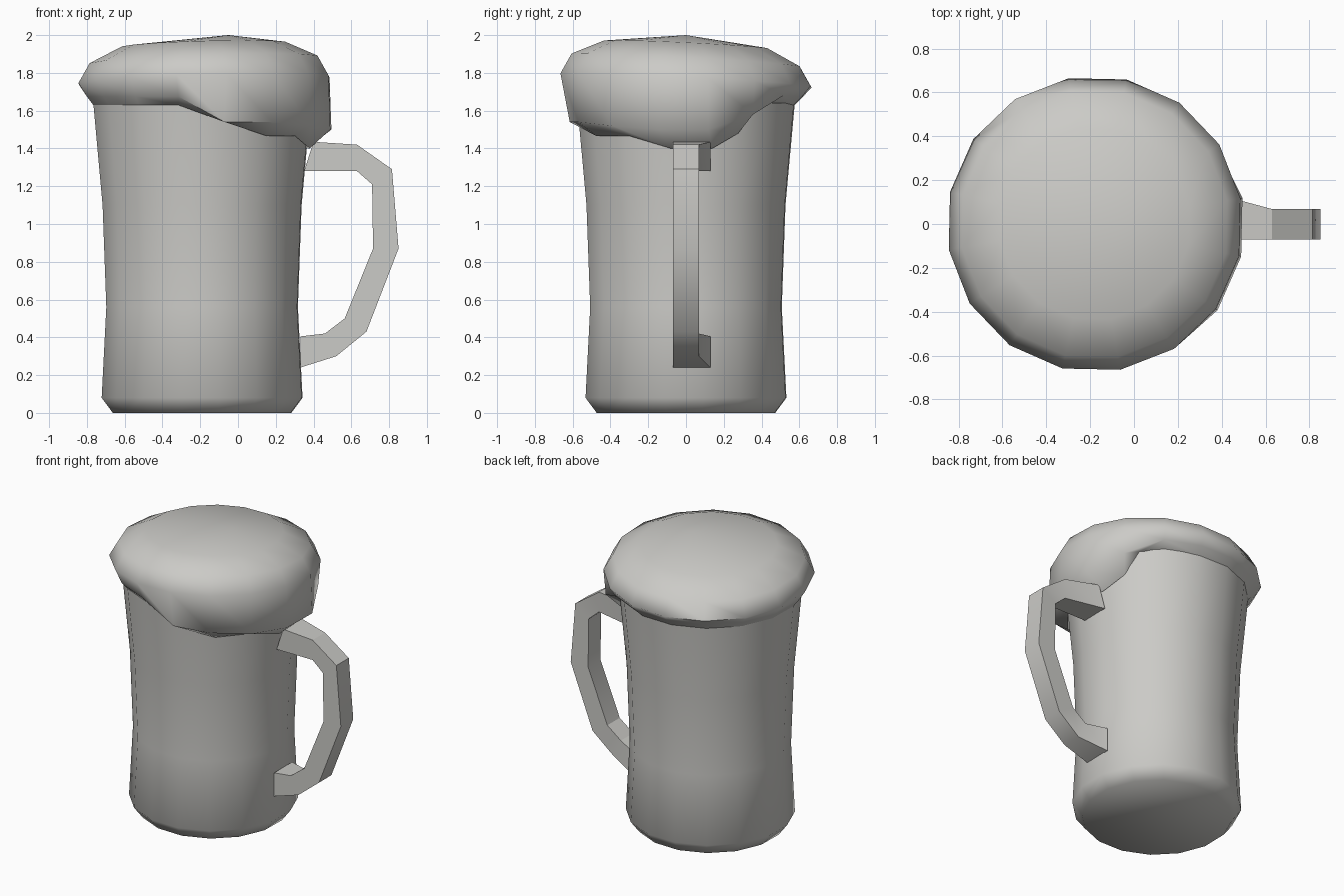
import bpy, bmesh, math

if "Cube" in bpy.data.objects:
    bpy.data.objects.remove(bpy.data.objects["Cube"])

CX = -0.19   # mug axis
N = 16

mat = bpy.data.materials.new("warm_light_grey")
mat.diffuse_color = (0.6, 0.595, 0.57, 1)
mat.use_nodes = True
mat.node_tree.nodes["Principled BSDF"].inputs["Base Color"].default_value = mat.diffuse_color


def make(name, bm, angle):
    bmesh.ops.recalc_face_normals(bm, faces=bm.faces)
    mesh = bpy.data.meshes.new(name)
    bm.to_mesh(mesh)
    bm.free()
    mesh.materials.append(mat)
    ob = bpy.data.objects.new(name, mesh)
    bpy.context.collection.objects.link(ob)
    bpy.ops.object.select_all(action='DESELECT')
    bpy.context.view_layer.objects.active = ob
    ob.select_set(True)
    bpy.ops.object.shade_smooth_by_angle(angle=math.radians(angle))
    return ob


def polar(bm, deg, r, z, cx=CX):
    a = math.radians(deg)
    return bm.verts.new((cx + r * math.cos(a), r * math.sin(a), z))


def bridge(bm, rings):
    for a, b in zip(rings, rings[1:]):
        n = len(a)
        for i in range(n):
            j = (i + 1) % n
            bm.faces.new((a[i], a[j], b[j], b[i]))


def column(k):
    return 10 + 360 / N * k


# Mug body: waisted glass, open at the top under the foam
bm = bmesh.new()
profile = [(0.48, 0), (0.54, 0.08), (0.515, 0.56), (0.535, 1.1), (0.585, 1.64)]
rings = [[polar(bm, column(k), r, z) for k in range(N)] for r, z in profile]
bridge(bm, rings)
bm.faces.new(rings[0])
make("mug_body", bm, 60)

# Foam head: tilted crown plus a drip that runs down the front right
# drip columns: (outer radius, outer z, lip angle, lip radius, lip z)
drip = {
    0: (0.685, 1.50, 14, 0.575, 1.40),
    1: (0.66, 1.58, 29, 0.57, 1.48),
    2: (0.63, 1.68, 39, 0.58, 1.63),
    12: (0.625, 1.54, 277, 0.58, 1.62),
    13: (0.675, 1.54, 306, 0.585, 1.465),
    14: (0.685, 1.52, 329, 0.575, 1.465),
    15: (0.685, 1.50, 352, 0.575, 1.40),
}
bm = bmesh.new()
FX = -0.18
rings = []
for r, z in [(0.44, 1.925), (0.615, 1.825), (0.675, 1.72)]:
    ring = []
    for k in range(N):
        a = column(k)
        lift = 0.04 * (1 + math.cos(math.radians(a - 300)))
        if r < 0.5:
            lift *= 0.6
        ring.append(polar(bm, a, r, z + lift, FX))
    rings.append(ring)
outer, lip = [], []
for k in range(N):
    ro, zo, al, rl, zl = drip.get(k, (0.63, 1.675, column(k), 0.585, 1.63))
    outer.append(polar(bm, column(k), ro, zo, FX))
    lip.append(polar(bm, al, rl, zl))
bridge(bm, rings + [outer, lip])
apex = bm.verts.new((-0.05, 0, 2.0))
for i in range(N):
    bm.faces.new((apex, rings[0][i], rings[0][(i + 1) % N]))
make("foam_head", bm, 70)

# Handle: rectangular section following an outer and an inner outline
outer = [(0.33, 0.24), (0.52, 0.30), (0.68, 0.43), (0.85, 0.87),
         (0.815, 1.29), (0.63, 1.42), (0.40, 1.435)]
inner = [(0.33, 0.405), (0.46, 0.42), (0.565, 0.50), (0.715, 0.87),
         (0.71, 1.21), (0.63, 1.28), (0.35, 1.28)]
bm = bmesh.new()
sections = []
for i, (o, n) in enumerate(zip(outer, inner)):
    back = 0.13 if i in (0, len(outer) - 1) else 0.068   # flared roots
    sections.append([bm.verts.new((x, y, z)) for (x, z), y in
                     ((o, -0.07), (o, back), (n, back), (n, -0.07))])
bridge(bm, sections)
make("handle", bm, 30)
